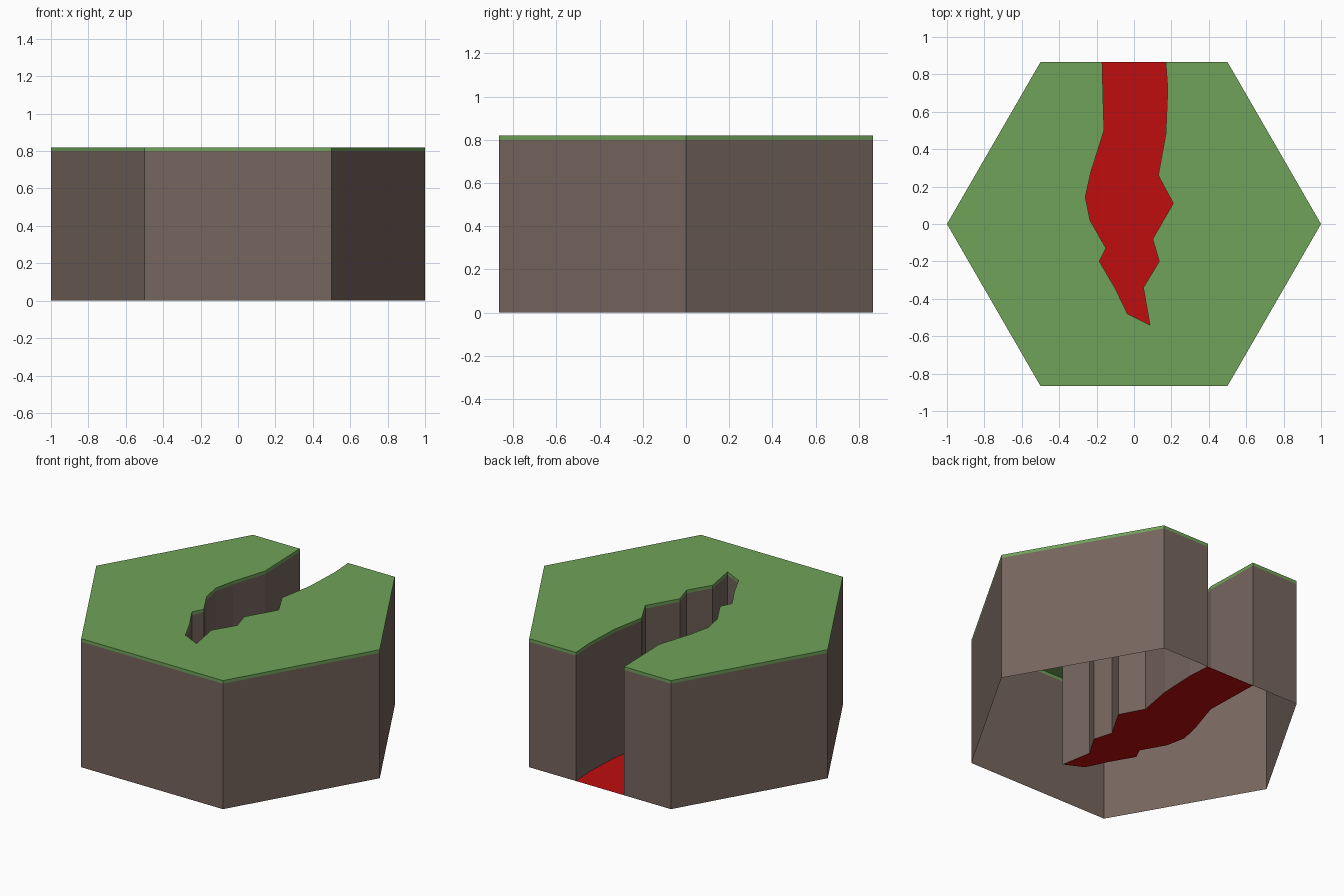
import bpy, bmesh, math

if "Cube" in bpy.data.objects:
    bpy.data.objects.remove(bpy.data.objects["Cube"])

BASE_Z, SOIL_Z, TOP_Z = 0.0, 0.8, 0.82
H = math.sin(math.radians(60))

# Canyon edge, from the back left round the tip to the back right
canyon = [(-.17, H), (-.165, .66), (-.16, .50), (-.23, .28), (-.26, .145),
          (-.235, .02), (-.15, -.13), (-.185, -.20), (-.10, -.345), (-.035, -.48),
          (.085, -.54), (.05, -.34), (.135, -.20), (.10, -.08), (.21, .11),
          (.13, .26), (.17, .48), (.18, .72), (.17, H)]

# Hexagon corners, counter-clockwise from the back left
hexagon = [(math.cos(math.radians(a)), math.sin(math.radians(a)))
           for a in range(120, 480, 60)]
outline = hexagon + canyon[::-1]


def material(name, color):
    mat = bpy.data.materials.new(name)
    mat.diffuse_color = (*color, 1)
    mat.use_nodes = True
    mat.node_tree.nodes["Principled BSDF"].inputs["Base Color"].default_value = mat.diffuse_color
    return mat


def build(name, mat, points, z0, z1=None, capped=True):
    """Flat sheet at z0, or an open-bottomed wall band up to z1 with optional cap."""
    bm = bmesh.new()
    low = [bm.verts.new((x, y, z0)) for x, y in points]
    if z1 is None:
        bm.faces.new(low)
    else:
        high = [bm.verts.new((x, y, z1)) for x, y in points]
        n = len(points)
        for i in range(n):
            j = (i + 1) % n
            bm.faces.new((low[i], low[j], high[j], high[i]))
        if capped:
            bm.faces.new(high)
    mesh = bpy.data.meshes.new(name)
    bm.to_mesh(mesh)
    bm.free()
    mesh.materials.append(mat)
    obj = bpy.data.objects.new(name, mesh)
    bpy.context.collection.objects.link(obj)
    return obj


soil = material("soil", (0.18, 0.13, 0.11))
grass = material("grass", (0.16, 0.36, 0.10))
lava = material("red_floor", (0.52, 0.004, 0.004))

# Hollow soil walls, thin grass cap and the red canyon floor
build("soil_walls", soil, outline, BASE_Z, SOIL_Z, capped=False)
build("grass_top", grass, outline, SOIL_Z, TOP_Z)
build("canyon_floor", lava, canyon, BASE_Z)
